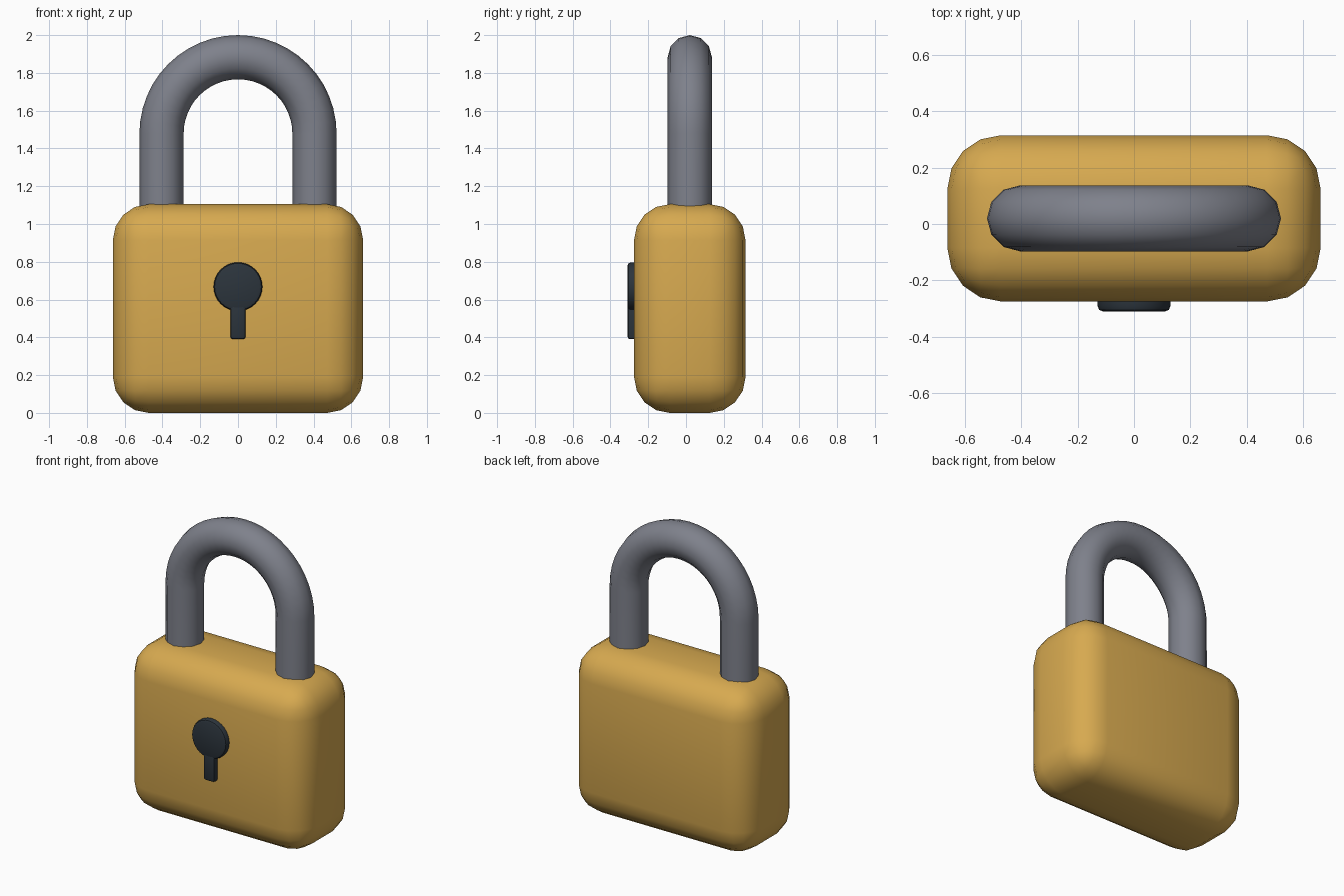
import bpy
import math

cube = bpy.data.objects.get("Cube")
if cube:
    bpy.data.objects.remove(cube, do_unlink=True)


def material(name, rgb):
    mat = bpy.data.materials.new(name)
    mat.use_nodes = True
    mat.diffuse_color = (*rgb, 1)
    bsdf = next(n for n in mat.node_tree.nodes if n.type == "BSDF_PRINCIPLED")
    bsdf.inputs["Base Color"].default_value = (*rgb, 1)
    return mat


brass = material("brass", (0.68, 0.40, 0.08))
steel = material("steel", (0.21, 0.22, 0.26))
black = material("dark_iron", (0.025, 0.035, 0.046))


def finish(name, mat, bevel=0, segments=1, angle=180):
    """Name, colour, round off and smooth the active object."""
    obj = bpy.context.object
    obj.name = name
    obj.data.materials.append(mat)
    if bevel:
        bpy.ops.object.transform_apply(location=False, rotation=True, scale=True)
        mod = obj.modifiers.new("rounding", "BEVEL")
        mod.width = bevel
        mod.segments = segments
        mod.limit_method = "ANGLE"
        bpy.ops.object.modifier_apply(modifier=mod.name)
    if angle == 180:
        bpy.ops.object.shade_smooth()
    else:
        bpy.ops.object.shade_smooth_by_angle(angle=math.radians(angle))
    return obj


def box(size, location):
    bpy.ops.mesh.primitive_cube_add(size=1, location=location)
    bpy.context.object.scale = size


# Rounded lock body
box((1.325, 0.59, 1.105), (0, 0.02, 0.5525))
finish("lock_body", brass, 0.19, 4)

# Shackle: a tube swept along two legs and a half circle
LEG_X, ARC_Z, TUBE, STEPS = 0.405, 1.478, 0.117, 24
path = [(LEG_X, 0.9)]
path += [(LEG_X * math.cos(math.pi * i / STEPS),
          ARC_Z + LEG_X * math.sin(math.pi * i / STEPS)) for i in range(STEPS + 1)]
path += [(-LEG_X, 0.9)]
curve = bpy.data.curves.new("shackle", "CURVE")
curve.dimensions = "3D"
curve.bevel_depth = TUBE
curve.bevel_resolution = 4
curve.use_fill_caps = True
spline = curve.splines.new("POLY")
spline.points.add(len(path) - 1)
for point, (x, z) in zip(spline.points, path):
    point.co = (x, 0.02, z, 1)
shackle = bpy.data.objects.new("shackle", curve)
bpy.context.collection.objects.link(shackle)
bpy.ops.object.select_all(action="DESELECT")
shackle.select_set(True)
bpy.context.view_layer.objects.active = shackle
bpy.ops.object.convert(target="MESH")
finish("shackle", steel, angle=60)

# Raised keyhole: round top and slot
bpy.ops.mesh.primitive_cylinder_add(vertices=32, radius=0.129, depth=0.08,
                                    location=(0, -0.27, 0.668),
                                    rotation=(math.pi / 2, 0, 0))
finish("keyhole_disc", black, 0.018, 2, 40)
box((0.082, 0.08, 0.25), (0, -0.27, 0.515))
finish("keyhole_slot", black, 0.015, 2, 40)
